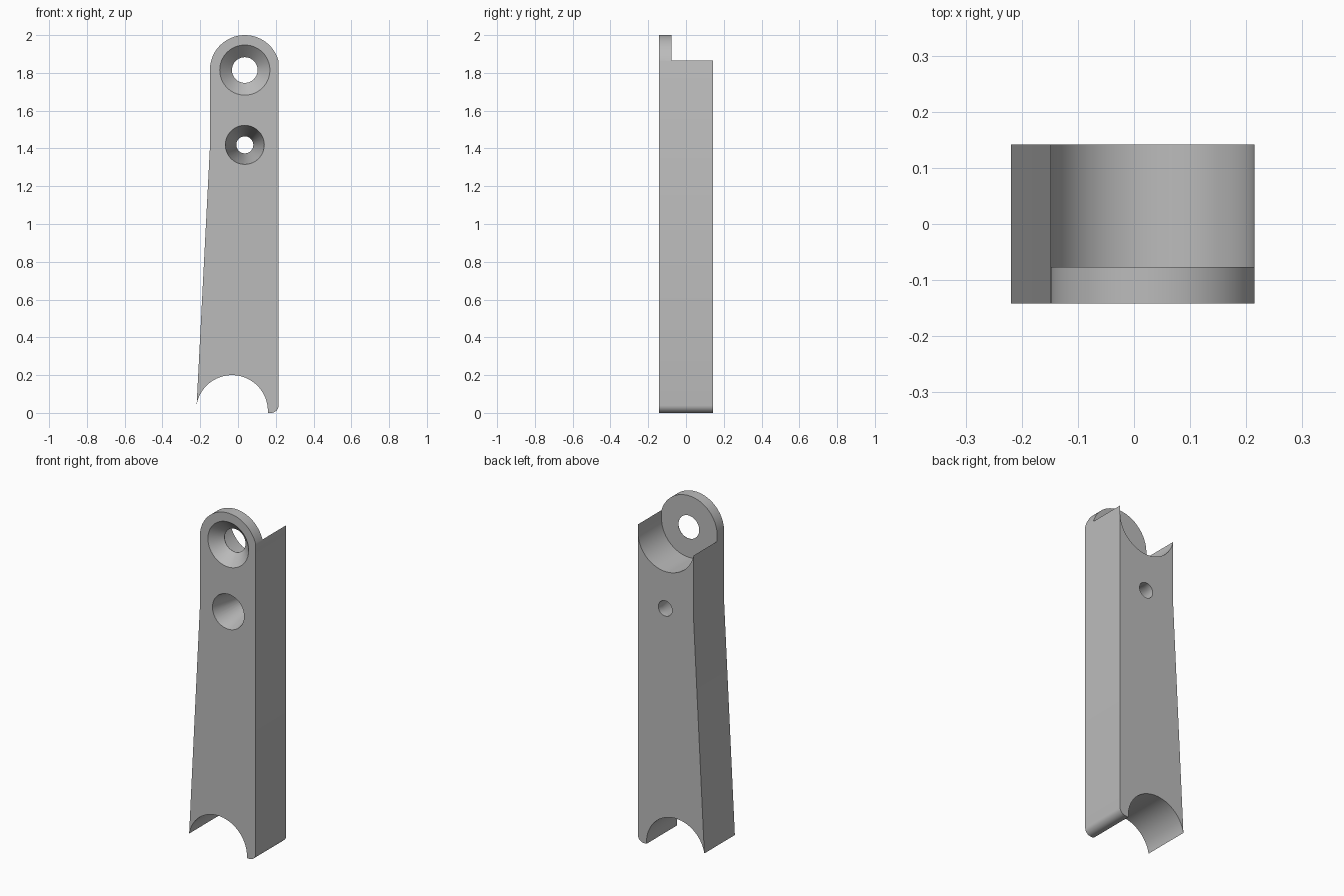
import bpy, bmesh
from math import sin, cos, pi, asin, acos

cube = bpy.data.objects.get("Cube")
if cube:
    bpy.data.objects.remove(cube, do_unlink=True)

FRONT, BACK, LUG_BACK = -0.142, 0.142, -0.077
RIGHT = 0.215
LUG_X, LUG_Z, LUG_R = 0.036, 1.815, 0.185


def arc(cx, cz, r, a0, a1, n):
    """Points on an arc in the front plane."""
    return [(cx + r * cos(a0 + (a1 - a0) * i / n),
             cz + r * sin(a0 + (a1 - a0) * i / n)) for i in range(n + 1)]


def add_object(name, bm):
    bmesh.ops.recalc_face_normals(bm, faces=bm.faces)
    mesh = bpy.data.meshes.new(name)
    bm.to_mesh(mesh)
    bm.free()
    obj = bpy.data.objects.new(name, mesh)
    bpy.context.collection.objects.link(obj)
    return obj


def prism(name, points, y0, y1):
    """Extrude a front-plane outline from y0 to y1."""
    bm = bmesh.new()
    face = bm.faces.new([bm.verts.new((x, y0, z)) for x, z in points])
    new = bmesh.ops.extrude_face_region(bm, geom=[face])["geom"]
    bmesh.ops.translate(bm, vec=(0, y1 - y0, 0),
                        verts=[v for v in new if isinstance(v, bmesh.types.BMVert)])
    return add_object(name, bm)


def lathe(name, cx, cz, profile, n=64):
    """Closed solid of revolution along y from (radius, y) rings."""
    bm = bmesh.new()
    rings = [[bm.verts.new((cx + r * cos(2 * pi * i / n), y, cz + r * sin(2 * pi * i / n)))
              for i in range(n)] for r, y in profile]
    for a, b in zip(rings, rings[1:]):
        for i in range(n):
            j = (i + 1) % n
            bm.faces.new((a[i], a[j], b[j], b[i]))
    bm.faces.new(rings[0])
    bm.faces.new(rings[-1])
    return add_object(name, bm)


# Tapered body outline: rounded lug, straight right side, foot fillet, bottom saddle
FOOT_R, SADDLE_X, SADDLE_Z, SADDLE_R = 0.04, -0.032, 0.01, 0.19
outline = arc(LUG_X, LUG_Z, LUG_R, pi, acos((RIGHT - LUG_X) / LUG_R), 48)
outline += arc(RIGHT - FOOT_R, FOOT_R, FOOT_R, 0, -pi / 2, 10)
outline += arc(SADDLE_X, SADDLE_Z, SADDLE_R, -asin(SADDLE_Z / SADDLE_R), pi - 0.18, 48)
outline += [(LUG_X - LUG_R, 1.4)]
body = prism("tapered_arm", outline, FRONT, BACK)

# Concave pocket behind the lug, open at the top
pocket = arc(0.03, 1.82, 0.1835, pi, 2 * pi, 48) + [(0.2135, 2.2), (-0.1535, 2.2)]
cutters = [
    prism("pocket_cutter", pocket, LUG_BACK, 0.3),
    # Countersunk pivot hole in the lug
    lathe("pivot_hole_cutter", LUG_X, LUG_Z,
          [(0.143, FRONT - 0.01), (0.068, LUG_BACK - 0.002), (0.068, 0.0)]),
    # Deep tapered screw hole through the body
    lathe("screw_hole_cutter", LUG_X, 1.419,
          [(0.1054, FRONT - 0.01), (0.045, 0.105), (0.045, 0.2)]),
]

for cutter in cutters:
    cutter.hide_render = True
    mod = body.modifiers.new(cutter.name, "BOOLEAN")
    mod.operation = "DIFFERENCE"
    mod.solver = "EXACT"
    mod.object = cutter

bpy.ops.object.select_all(action="DESELECT")
bpy.context.view_layer.objects.active = body
body.select_set(True)
for mod in list(body.modifiers):
    bpy.ops.object.modifier_apply(modifier=mod.name)
for cutter in cutters:
    bpy.data.objects.remove(cutter, do_unlink=True)

# Single plain grey
grey = bpy.data.materials.new("plain_grey")
grey.use_nodes = True
colour = (0.5, 0.5, 0.5, 1)
grey.diffuse_color = colour
grey.node_tree.nodes["Principled BSDF"].inputs["Base Color"].default_value = colour
body.data.materials.clear()
body.data.materials.append(grey)

bpy.ops.object.shade_smooth_by_angle(angle=pi / 6)
